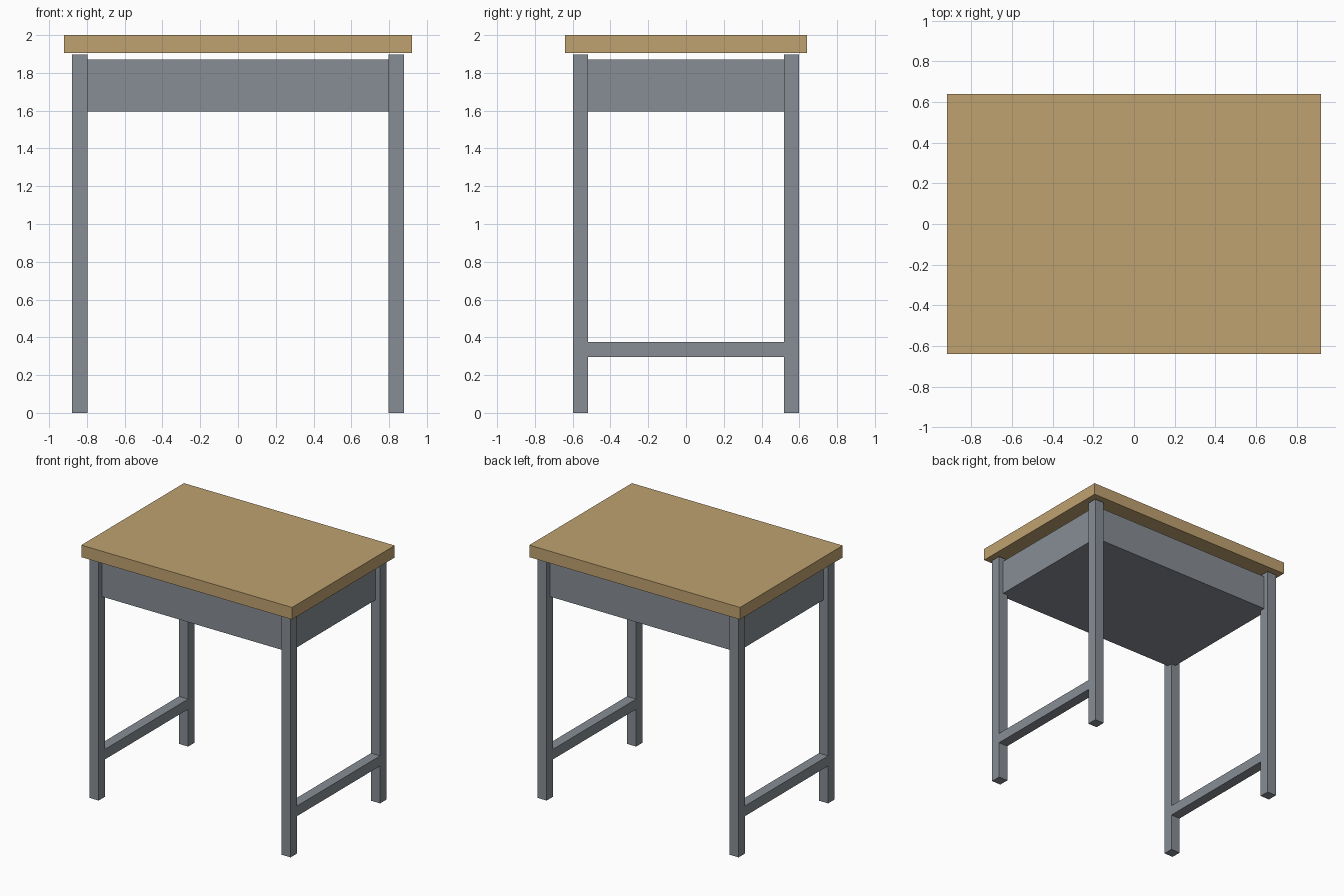
import bpy
import bmesh

old = bpy.data.objects.get("Cube")
if old:
    bpy.data.objects.remove(old, do_unlink=True)


def material(name, rgb):
    mat = bpy.data.materials.new(name)
    mat.use_nodes = True
    color = (*rgb, 1.0)
    mat.diffuse_color = color
    mat.node_tree.nodes["Principled BSDF"].inputs["Base Color"].default_value = color
    return mat


def box(name, mat, low, high):
    """Axis-aligned box between two opposite corners."""
    bm = bmesh.new()
    bmesh.ops.create_cube(bm, size=1.0)
    for v in bm.verts:
        v.co = [(a + b) / 2 + c * (b - a) for a, b, c in zip(low, high, v.co)]
    mesh = bpy.data.meshes.new(name)
    bm.to_mesh(mesh)
    bm.free()
    mesh.materials.append(mat)
    obj = bpy.data.objects.new(name, mesh)
    bpy.context.collection.objects.link(obj)
    return obj


wood = material("tan wood", (0.52, 0.36, 0.16))
metal = material("grey metal", (0.245, 0.27, 0.30))

# Leg centres and half thickness of the square tube
LX, LY, T = 0.838, 0.558, 0.04

# Table top, floating just above the legs
box("table_top", wood, (-0.92, -0.64, 1.905), (0.92, 0.64, 2.0))

# Storage box, its walls on the leg centre lines
box("storage_box", metal, (-LX, -LY, 1.595), (LX, LY, 1.87))

for side, sx in (("left", 1), ("right", -1)):
    x = sx * LX
    # Legs
    for end, sy in (("front", -1), ("back", 1)):
        y = sy * LY
        box(f"{end}_{side}_leg", metal, (x - T, y - T, 0), (x + T, y + T, 1.897))
    # Low rail joining the front and back legs
    box(f"{side}_stretcher", metal, (x - T, T - LY, 0.295), (x + T, LY - T, 0.375))
